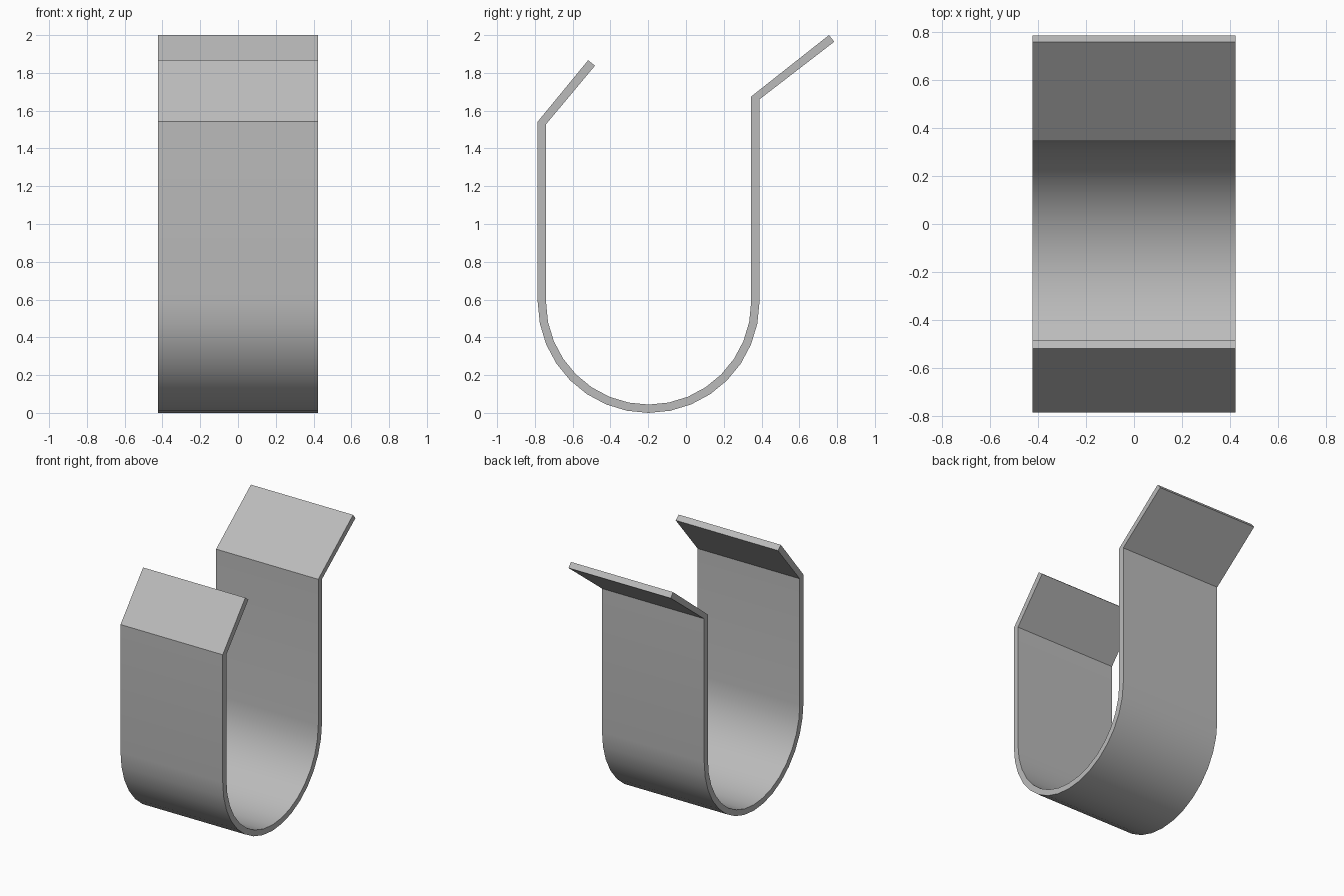
import bpy
import bmesh
from math import cos, sin, pi, radians

cube = bpy.data.objects.get("Cube")
if cube:
    bpy.data.objects.remove(cube, do_unlink=True)

HALF_WIDTH = 0.423
CENTRE_Y, OUTER, INNER = -0.198, 0.587, 0.543
SEGMENTS = 16

# Plain grey metal
grey = bpy.data.materials.new("grey_metal")
grey.use_nodes = True
colour = (0.5, 0.5, 0.5, 1)
grey.diffuse_color = colour
grey.node_tree.nodes["Principled BSDF"].inputs["Base Color"].default_value = colour


def bend(radius):
    """Half circle from the front leg, under, to the back leg."""
    angles = [pi + pi * i / SEGMENTS for i in range(SEGMENTS + 1)]
    return [(CENTRE_Y + radius * cos(a), OUTER + radius * sin(a)) for a in angles]


# Side profile: front lip, U bend, back lip
outer = [(-0.518, 1.867), (CENTRE_Y - OUTER, 1.542)] + bend(OUTER)
outer += [(CENTRE_Y + OUTER, 1.66), (0.785, 1.965)]
inner = [(-0.482, 1.838), (CENTRE_Y - INNER, 1.528)] + bend(INNER)
inner += [(CENTRE_Y + INNER, 1.675), (0.757, 2.0)]

# Strip of quads along the profile, extruded across the width
bm = bmesh.new()
rows = [[bm.verts.new((-HALF_WIDTH, y, z)) for y, z in path] for path in (outer, inner)]
for i in range(len(outer) - 1):
    bm.faces.new((rows[0][i], rows[0][i + 1], rows[1][i + 1], rows[1][i]))
result = bmesh.ops.extrude_face_region(bm, geom=bm.faces[:], use_keep_orig=True)
moved = [v for v in result["geom"] if isinstance(v, bmesh.types.BMVert)]
bmesh.ops.translate(bm, verts=moved, vec=(2 * HALF_WIDTH, 0, 0))
bmesh.ops.recalc_face_normals(bm, faces=bm.faces[:])

mesh = bpy.data.meshes.new("bent_strip_clip")
bm.to_mesh(mesh)
bm.free()
clip = bpy.data.objects.new("bent_strip_clip", mesh)
bpy.context.collection.objects.link(clip)
mesh.materials.append(grey)

# Smooth bend with crisp lips and rims
bpy.ops.object.select_all(action="DESELECT")
clip.select_set(True)
bpy.context.view_layer.objects.active = clip
bpy.ops.object.shade_smooth_by_angle(angle=radians(30))
